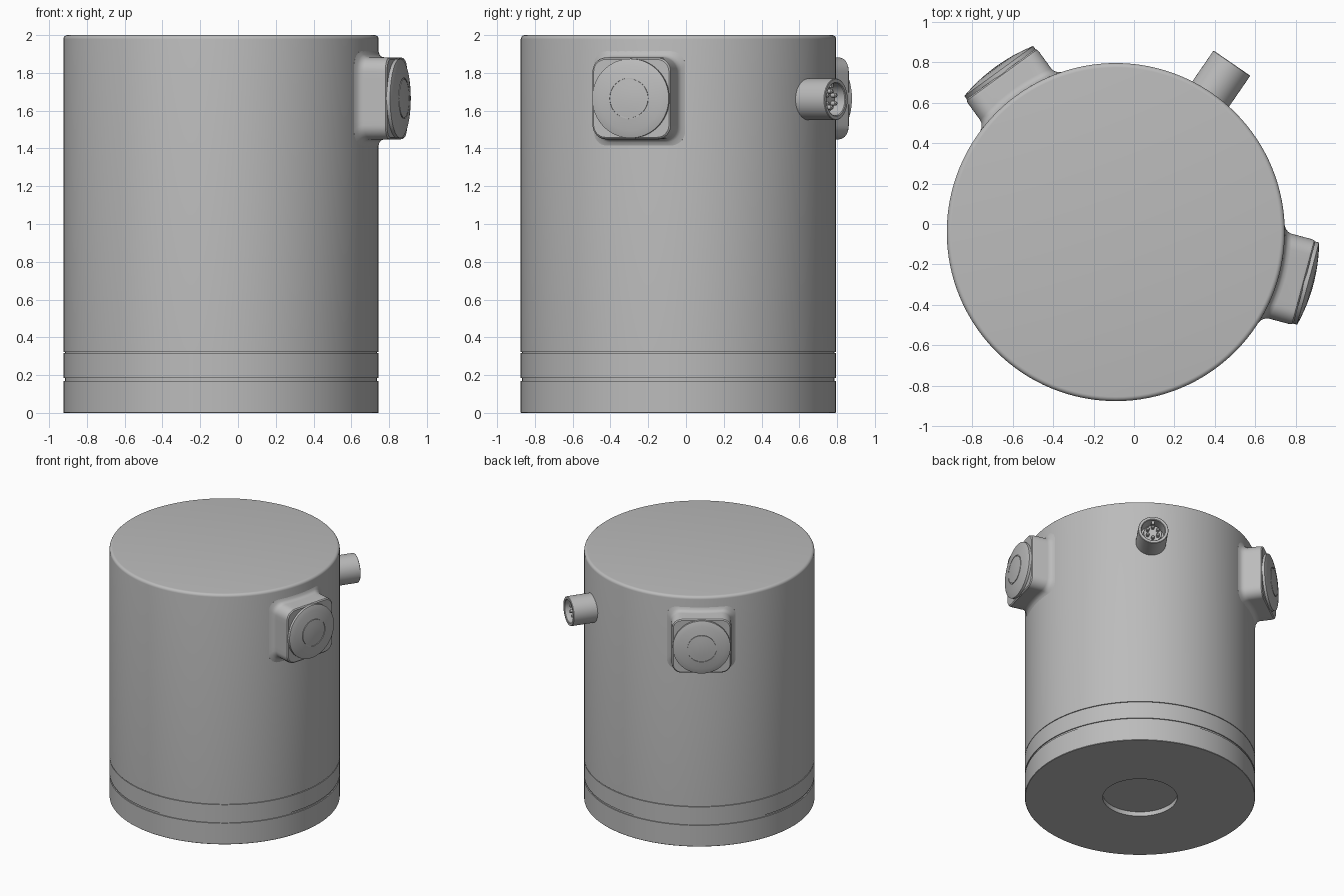
import bpy, bmesh
from math import sin, cos, pi, radians, sqrt
from mathutils import Matrix

if "Cube" in bpy.data.objects:
    bpy.data.objects.remove(bpy.data.objects["Cube"])

CX, CY, R = -0.09, -0.04, 0.835
PORT_Z = 1.665

grey = bpy.data.materials.new("housing grey")
grey.use_nodes = True
grey.diffuse_color = (0.5, 0.5, 0.5, 1)
grey.node_tree.nodes["Principled BSDF"].inputs["Base Color"].default_value = (0.5, 0.5, 0.5, 1)


def loft(name, rings, matrix, caps=True):
    """Skin a list of equal-length point rings into one object."""
    bm = bmesh.new()
    loops = [[bm.verts.new(p) for p in ring] for ring in rings]
    n = len(loops[0])
    for a, b in zip(loops, loops[1:]):
        for i in range(n):
            j = (i + 1) % n
            bm.faces.new((a[i], a[j], b[j], b[i]))
    if caps:
        bm.faces.new(loops[0])
        bm.faces.new(loops[-1])
    bmesh.ops.recalc_face_normals(bm, faces=bm.faces)
    mesh = bpy.data.meshes.new(name)
    bm.to_mesh(mesh)
    bm.free()
    mesh.materials.append(grey)
    obj = bpy.data.objects.new(name, mesh)
    bpy.context.collection.objects.link(obj)
    obj.matrix_world = matrix
    bpy.ops.object.select_all(action="DESELECT")
    obj.select_set(True)
    bpy.context.view_layer.objects.active = obj
    bpy.ops.object.shade_smooth_by_angle(angle=radians(32))
    return obj


def lathe(name, profile, matrix, sides=64):
    """Spin (radius, height) points about local z."""
    rings = [[(r * cos(2 * pi * i / sides), r * sin(2 * pi * i / sides), z)
              for i in range(sides)] for r, z in profile]
    return loft(name, rings, matrix)


def facing(angle, z):
    """Local z points outward from the body axis, local y points up."""
    return (Matrix.Translation((CX, CY, z)) @ Matrix.Rotation(radians(angle), 4, "Z")
            @ Matrix.Rotation(pi / 2, 4, "Z") @ Matrix.Rotation(pi / 2, 4, "X"))


# main body with base recess, two seams and a rounded top edge
profile = [(0.27, 0.035), (0.27, 0), (R - 0.003, 0), (R, 0.003)]
for low, high in ((0.17, 0.185), (0.318, 0.323)):
    profile += [(R, low), (R - 0.008, low), (R - 0.008, high), (R, high)]
ROUND = 0.022
profile += [(R - ROUND + ROUND * cos(a * pi / 10), 2 - ROUND + ROUND * sin(a * pi / 10))
            for a in range(6)]
lathe("main_body", profile, Matrix.Translation((CX, CY, 0)), 128)


def rounded_square(half, corner, steps=8):
    points = []
    for quarter in range(4):
        sx, sy = ((1, 1), (-1, 1), (-1, -1), (1, -1))[quarter]
        for k in range(steps + 1):
            a = (quarter + k / steps) * pi / 2
            points.append((sx * (half - corner) + corner * cos(a),
                           sy * (half - corner) + corner * sin(a)))
        # points along the straight side so the foot follows the body
        if quarter in (0, 2):
            points += [(sx * (half - corner) * (1 - 2 * t / 8), sy * half) for t in range(1, 8)]
        else:
            points += [(sx * half, sy * (half - corner) * (1 - 2 * t / 8)) for t in range(1, 8)]
    return points


# sensor housings: rounded square block with a filleted foot, domed cover and lens
def sensor(side, angle):
    m = facing(angle, PORT_Z)
    rings = []
    for half, lift in ((0.25, -0.01), (0.25, 0), (0.232, 0.006), (0.221, 0.018), (0.217, 0.035)):
        rings.append([(x, y, sqrt(R * R - x * x) + lift)
                      for x, y in rounded_square(half, 0.075)])
    for half, depth in ((0.217, 0.945), (0.214, 0.958), (0.206, 0.965)):
        rings.append([(x, y, depth) for x, y in rounded_square(half, 0.075 - 0.217 + half)])
    loft(side + "_sensor_housing", rings, m)
    dome = [(0.21, 0.95), (0.21, 0.983)]
    dome += [(r, 1.01 - 0.026 * (r / 0.21) ** 2) for r in (0.205, 0.17, 0.14, 0.108)]
    dome += [(0.108, 0.998), (0.102, 0.998)]
    lathe(side + "_sensor_cover", dome, m)
    lens = [(0.102, 0.99), (0.102, 1.004), (0.06, 1.008), (0.02, 1.01)]
    lathe(side + "_sensor_lens", lens, m)


sensor("left", -15)
sensor("rear", 126)

# round cable connector with recessed contact block and pins
m = facing(55.5, 1.66)
lathe("connector_shell", [(0.11, 0.8), (0.11, 1.01), (0.107, 1.013), (0.09, 1.013),
                          (0.086, 1.009), (0.086, 0.91)], m, 48)
lathe("connector_block", [(0.068, 0.9), (0.068, 0.955), (0.064, 0.96)], m, 32)
for i in range(6):
    a = i * pi / 3 + pi / 6
    pin = m @ Matrix.Translation((0.043 * cos(a), 0.043 * sin(a), 0))
    lathe("connector_pin_%d" % (i + 1), [(0.012, 0.95), (0.012, 0.985), (0.008, 0.99)], pin, 12)
key = [[(x, y, d) for x, y in ((-0.01, 0.062), (0.01, 0.062), (0.01, 0.09), (-0.01, 0.09))]
       for d in (0.91, 0.99)]
loft("connector_key", key, m)
